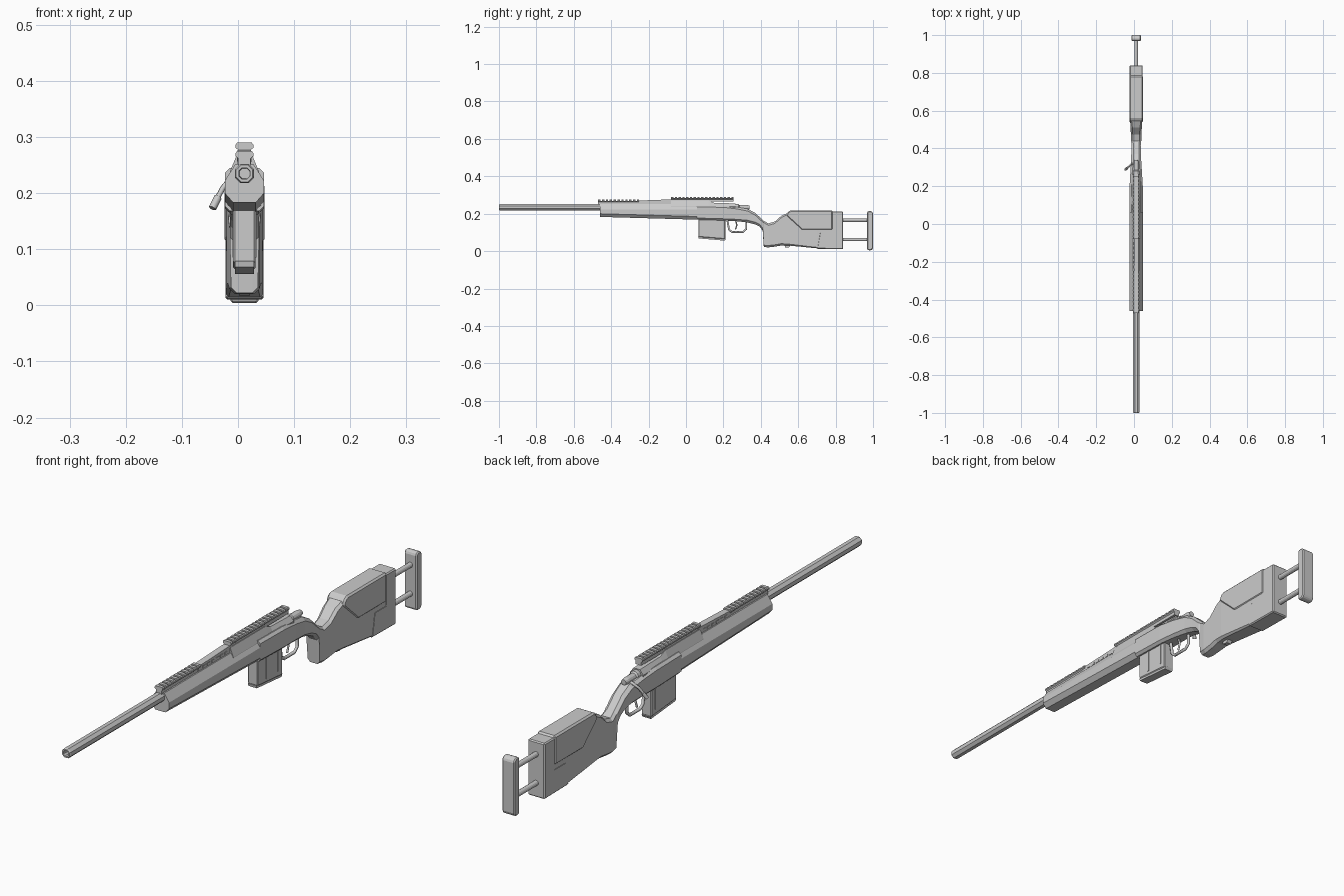
import bpy, bmesh, math
from mathutils import Vector

default = bpy.data.objects.get("Cube")
if default:
    bpy.data.objects.remove(default, do_unlink=True)

CENTRE = 0.0115      # mid plane of the body, the bolt handle sticks out to -x
BORE = 0.235         # height of the barrel axis

grey = bpy.data.materials.new("light grey")
grey.use_nodes = True
grey.diffuse_color = (0.6, 0.6, 0.6, 1)
grey.node_tree.nodes["Principled BSDF"].inputs["Base Color"].default_value = grey.diffuse_color


def finish(name, bm, bevel=0.0):
    """Turn a bmesh into a named grey object on the mid plane."""
    bmesh.ops.recalc_face_normals(bm, faces=bm.faces)
    mesh = bpy.data.meshes.new(name)
    bm.to_mesh(mesh)
    bm.free()
    mesh.materials.append(grey)
    obj = bpy.data.objects.new(name, mesh)
    obj.location.x = CENTRE
    bpy.context.collection.objects.link(obj)
    if bevel:
        mod = obj.modifiers.new("edge", "BEVEL")
        mod.width = bevel
        mod.segments = 1
        mod.limit_method = "ANGLE"
    return obj


def skin(bm, loops):
    """Bridge matching loops of points and cap both ends."""
    rings = [[bm.verts.new(p) for p in loop] for loop in loops]
    for a, b in zip(rings, rings[1:]):
        for i in range(len(a)):
            j = (i + 1) % len(a)
            bm.faces.new((a[i], a[j], b[j], b[i]))
    bm.faces.new(rings[0])
    bm.faces.new(rings[-1])


def mirrored(y, half):
    """Full cross-section at y from its +x half, given bottom to top."""
    right = [(x, y, z) for x, z in half]
    return right + [(-x, y, z) for x, z in reversed(half)]


def chamfered(y, low, high, w, cut):
    return mirrored(y, [(w - cut, low), (w, low + cut), (w, high - cut), (w - cut, high)])


def loft(name, loops, bevel=0.0):
    bm = bmesh.new()
    skin(bm, loops)
    return finish(name, bm, bevel)


def box(name, y0, y1, z0, z1, w, bevel=0.0):
    half = [(w, z0), (w, z1)]
    return loft(name, [mirrored(y0, half), mirrored(y1, half)], bevel)


def side_plate(name, outline, w, bevel=0.0):
    """Side outline in (y, z) pulled across the width."""
    return loft(name, [[(x, y, z) for y, z in outline] for x in (-w, w)], bevel)


def turned(name, profile, z, sides=12):
    """Turned part along y from (radius, y) pairs."""
    turns = [2 * math.pi * (i + 0.5) / sides for i in range(sides)]
    return loft(name, [[(r * math.cos(t), y, z + r * math.sin(t)) for t in turns]
                       for r, y in profile])


def tube(name, points, radius, closed=False):
    """Bent round bar through the points."""
    curve = bpy.data.curves.new(name, "CURVE")
    curve.dimensions = "3D"
    curve.bevel_depth = radius
    curve.bevel_resolution = 1
    curve.use_fill_caps = True
    spline = curve.splines.new("POLY")
    spline.points.add(len(points) - 1)
    for target, p in zip(spline.points, points):
        target.co = (*p, 1)
    spline.use_cyclic_u = closed
    curve.materials.append(grey)
    obj = bpy.data.objects.new(name, curve)
    obj.location.x = CENTRE
    bpy.context.collection.objects.link(obj)


# Barrel with a hollow muzzle
turned("barrel", [(0.010, -0.95), (0.011, -1), (0.016, -1), (0.0185, -0.995), (0.0185, 0.1)],
       BORE, 8)

# Fore-end: flat sides, sloped shoulders, chamfered and tapering underside


def fore_section(y, low):
    return mirrored(y, [(0.020, low), (0.035, low + 0.017), (0.035, 0.222), (0.016, 0.252)])


loft("fore_end", [fore_section(-0.46, 0.183), fore_section(0.065, 0.168)])

# Sight rails: narrow base below a row of bevelled teeth


def rail(name, y0, y1, base, top, count):
    w = 0.016
    neck = [(0.011, base), (0.011, top - 0.011)]
    tooth = [(0.010, top - 0.014), (w, top - 0.009), (w, top - 0.004), (w - 0.003, top)]
    bed = [(0.010, top - 0.014), (w, top - 0.009), (w, top - 0.006)]
    bm = bmesh.new()
    skin(bm, [mirrored(y0, neck), mirrored(y1, neck)])
    skin(bm, [mirrored(y0, bed), mirrored(y1, bed)])
    pitch = (y1 - y0) / (count - 0.4)
    for i in range(count):
        start = y0 + i * pitch
        skin(bm, [mirrored(start, tooth), mirrored(start + 0.6 * pitch, tooth)])
    finish(name, bm)


rail("front_rail", -0.47, -0.25, 0.245, 0.275, 11)
rail("rear_rail", -0.08, 0.255, 0.265, 0.29, 17)
loft("rail_bridge", [mirrored(y, [(0.012, 0.245), (0.012, top)])
                     for y, top in ((-0.26, 0.270), (-0.07, 0.277))])
for i in range(6):
    y = -0.235 + i * 0.025
    box("bridge_vent", y, y + 0.015, 0.256, 0.264, 0.0135)

# Receiver with sloped shoulders, stepped down under the rear of the rail
loft("receiver", [mirrored(y, [(0.026, 0.18), (0.026, 0.238), (0.013, top)])
                  for y, top in ((-0.08, 0.27), (0.12, 0.27), (0.15, 0.258), (0.265, 0.255))])

# Stock: y, underside, top, half width, edge cut
stock = [
    (0.06, 0.168, 0.245, 0.035, 0.009), (0.20, 0.164, 0.243, 0.035, 0.009),
    (0.27, 0.160, 0.236, 0.031, 0.010), (0.33, 0.153, 0.226, 0.027, 0.012),
    (0.37, 0.143, 0.204, 0.026, 0.012), (0.395, 0.130, 0.181, 0.026, 0.012),
    (0.410, 0.110, 0.168, 0.026, 0.012), (0.416, 0.022, 0.162, 0.024, 0.010),
    (0.44, 0.020, 0.148, 0.027, 0.010), (0.475, 0.024, 0.158, 0.028, 0.010),
    (0.51, 0.030, 0.189, 0.030, 0.010), (0.545, 0.030, 0.205, 0.032, 0.008),
    (0.70, 0.015, 0.206, 0.033, 0.005), (0.79, 0.012, 0.206, 0.033, 0.005),
]
loft("stock", [chamfered(*row) for row in stock])
side_plate("butt_block", [(0.715, 0.10), (0.70, 0.012), (0.84, 0.01), (0.84, 0.212),
                          (0.78, 0.212), (0.78, 0.10)], 0.034, 0.004)
side_plate("cheek_piece", [(0.535, 0.19), (0.545, 0.21), (0.56, 0.218), (0.785, 0.218),
                           (0.785, 0.112), (0.62, 0.112)], 0.036, 0.006)
side_plate("sling_hook", [(0.525, 0.035), (0.53, 0.020), (0.55, 0.018), (0.56, 0.035)], 0.010)

# Adjustable butt plate on two rods
for name, z in (("upper_rod", 0.166), ("lower_rod", 0.062)):
    turned(name, [(0.0095, 0.82), (0.0095, 0.975)], z)
side_plate("butt_plate", [(0.968, 0.010), (0.975, 0.004), (0.99, 0.004), (1, 0.014),
                          (1, 0.204), (0.99, 0.214), (0.975, 0.214), (0.968, 0.207)],
           0.025, 0.004)

# Magazine with raised ribs and a floor plate
side_plate("magazine", [(0.067, 0.18), (0.067, 0.076), (0.21, 0.064), (0.21, 0.18)], 0.020, 0.003)
side_plate("magazine_floor", [(0.065, 0.078), (0.067, 0.068), (0.208, 0.056), (0.213, 0.066)], 0.017)
for y in (0.115, 0.182):
    box("magazine_rib", y, y + 0.007, 0.085, 0.17, 0.0215)

# Trigger guard and trigger
tube("trigger_guard", [(0, 0.222, 0.162), (0, 0.230, 0.115), (0, 0.245, 0.103),
                       (0, 0.305, 0.103), (0, 0.322, 0.118), (0, 0.322, 0.155)], 0.006)
tube("trigger", [(0, 0.265, 0.165), (0, 0.272, 0.140), (0, 0.264, 0.116)], 0.004)

# Bolt shroud and the bent handle on the right
turned("bolt_shroud", [(0.018, 0.24), (0.018, 0.28), (0.013, 0.285), (0.013, 0.325),
                       (0.010, 0.340)], 0.234)
tube("bolt_handle", [(0, 0.315, 0.232), (-0.025, 0.318, 0.226), (-0.038, 0.305, 0.210),
                     (-0.050, 0.295, 0.188)], 0.005)
tube("bolt_knob", [(-0.047, 0.297, 0.193), (-0.057, 0.288, 0.173)], 0.007)
